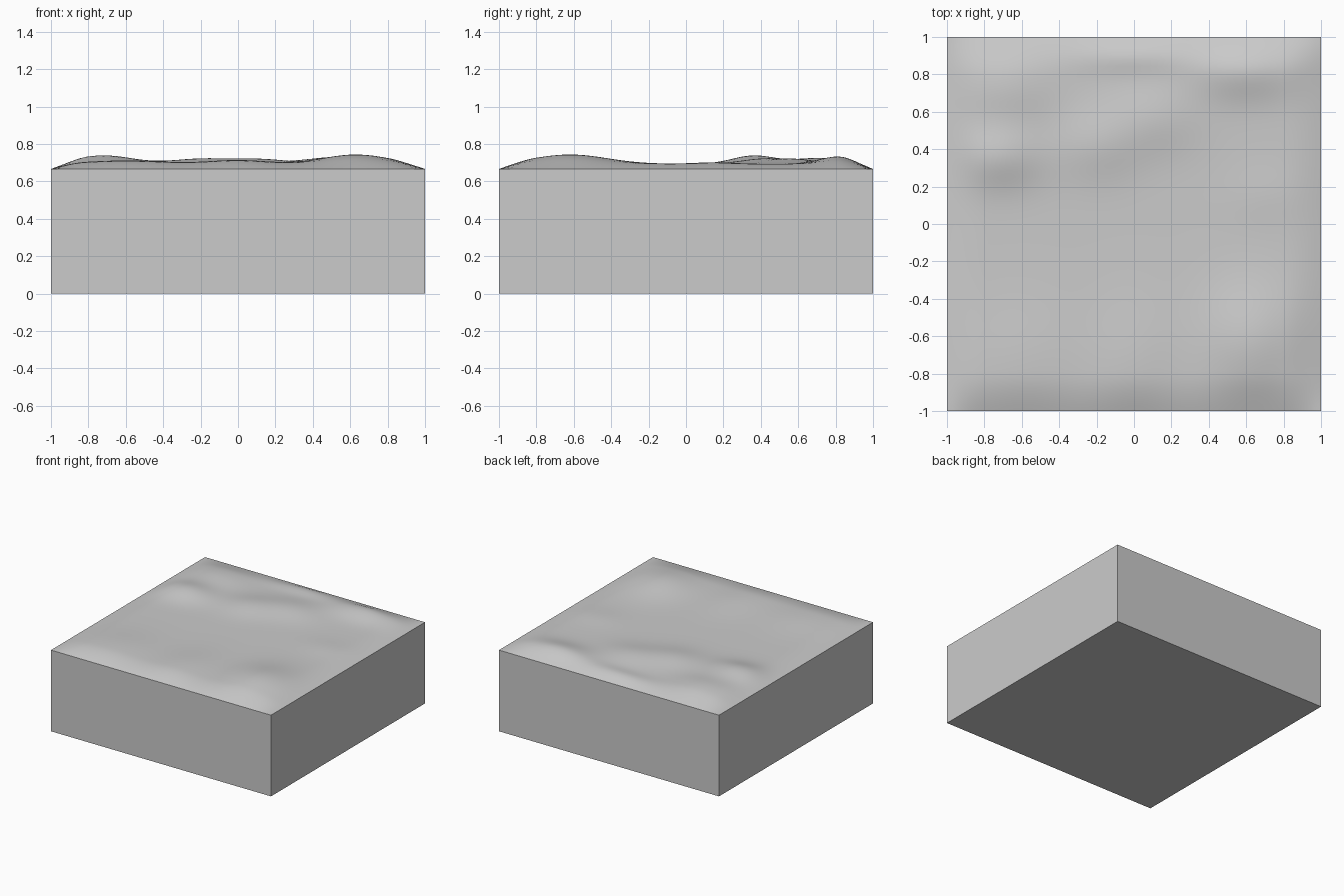
import bpy, bmesh, math

if "Cube" in bpy.data.objects:
    bpy.data.objects.remove(bpy.data.objects["Cube"])

RIM = 0.667   # height of the straight top edge
N = 64        # surface resolution

# soft mounds: x, y, height, radius x, radius y
MOUNDS = [
    (0.63, -0.62, 0.050, 0.25, 0.28),    # front right hill
    (-0.72, 0.36, 0.044, 0.22, 0.16),    # back left hill
    (-0.68, 0.72, 0.032, 0.25, 0.20),
    (-0.20, 0.42, 0.026, 0.22, 0.18),    # diagonal ridge
    (0.10, 0.56, 0.026, 0.24, 0.18),
    (0.58, 0.82, 0.040, 0.28, 0.15),     # back right hill
    (0.00, 0.92, 0.024, 0.30, 0.09),
    (-0.60, -0.72, 0.018, 0.30, 0.28),   # low swell at the front left
    (0.00, -0.72, 0.020, 0.22, 0.30),
    (0.70, 0.15, 0.008, 0.20, 0.15),
]


def ramp(v):
    """Rise from the rim towards the plateau."""
    t = min(1.0, (1 - abs(v)) / 0.2)
    return 1 - (1 - t) ** 2


def height(x, y):
    h = 0.027
    for cx, cy, a, rx, ry in MOUNDS:
        h += a * math.exp(-((x - cx) / rx) ** 2 - ((y - cy) / ry) ** 2)
    return RIM + ramp(x) * ramp(y) * min(h, 0.078)


# rolling ground surface
bm = bmesh.new()
bmesh.ops.create_grid(bm, x_segments=N, y_segments=N, size=1)
for v in bm.verts:
    v.co.z = height(v.co.x, v.co.y)
for f in bm.faces:
    f.smooth = True

# side walls pulled down from the rim, then closed with a base
rim = [e for e in bm.edges if e.is_boundary]
for e in rim:
    e.smooth = False
ret = bmesh.ops.extrude_edge_only(bm, edges=rim)["geom"]
for g in ret:
    if isinstance(g, bmesh.types.BMVert):
        g.co.z = 0
    elif isinstance(g, bmesh.types.BMFace):
        g.smooth = False
bottom = [e for e in bm.edges if e.is_boundary]
for f in bmesh.ops.contextual_create(bm, geom=bottom)["faces"]:
    f.smooth = False
bmesh.ops.recalc_face_normals(bm, faces=bm.faces)

mesh = bpy.data.meshes.new("ground_block")
bm.to_mesh(mesh)
bm.free()
block = bpy.data.objects.new("ground_block", mesh)
bpy.context.collection.objects.link(block)
